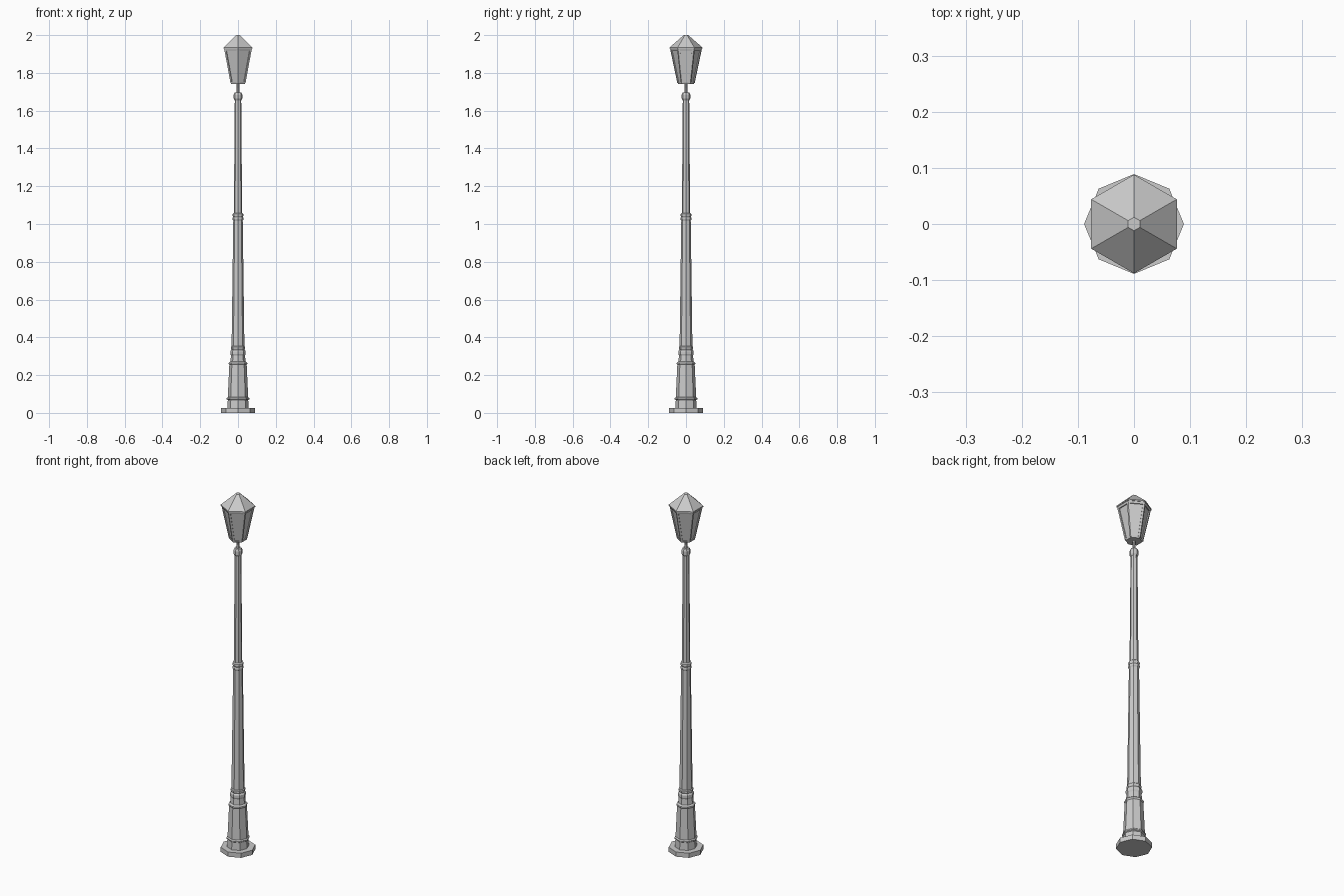
import bpy, bmesh
from math import sin, cos, pi
from mathutils import Vector

if "Cube" in bpy.data.objects:
    bpy.data.objects.remove(bpy.data.objects["Cube"])


def make_object(name, bm):
    bmesh.ops.recalc_face_normals(bm, faces=bm.faces)
    mesh = bpy.data.meshes.new(name)
    bm.to_mesh(mesh)
    bm.free()
    obj = bpy.data.objects.new(name, mesh)
    bpy.context.collection.objects.link(obj)
    return obj


def lathe(name, profile, sides=8, start=pi / 2):
    """Closed faceted solid from (radius, z) pairs, listed bottom to top."""
    bm = bmesh.new()
    rings = [[bm.verts.new((r * cos(start + 2 * pi * i / sides),
                            r * sin(start + 2 * pi * i / sides), z))
              for i in range(sides)] for r, z in profile]
    for a, b in zip(rings, rings[1:]):
        for i in range(sides):
            j = (i + 1) % sides
            bm.faces.new((a[i], a[j], b[j], b[i]))
    bm.faces.new(rings[0][::-1])
    bm.faces.new(rings[-1])
    return make_object(name, bm)


# Octagonal foot and pedestal
lathe("base_plate", [(.089, 0), (.089, .026)])
lathe("pedestal", [(.056, .026), (.054, .068), (.060, .072), (.060, .078),
                   (.054, .083), (.046, .255), (.049, .259), (.049, .265),
                   (.040, .272), (.037, .308)])

# Collars and two-stage tapering shaft
lathe("lower_collar", [(.036, .300), (.041, .312), (.041, .326), (.035, .334),
                       (.038, .340), (.038, .349), (.033, .354)])
lathe("lower_shaft", [(.034, .350), (.025, 1.025)])
lathe("middle_collar", [(.025, 1.018), (.029, 1.024), (.029, 1.032),
                        (.026, 1.037), (.029, 1.046), (.028, 1.054), (.021, 1.060)])
lathe("upper_shaft", [(.022, 1.055), (.017, 1.665)])
lathe("top_collar", [(.018, 1.655), (.023, 1.664), (.023, 1.684), (.018, 1.696)])
lathe("lantern_stem", [(.009, 1.69), (.007, 1.72), (.009, 1.75)])

# Hexagonal lantern
lathe("lantern_floor", [(.042, 1.742), (.046, 1.752)], 6)
lathe("lantern_glass", [(.041, 1.75), (.077, 1.925)], 6)
lathe("lantern_rim", [(.081, 1.917), (.086, 1.930)], 6)
lathe("lantern_roof", [(.088, 1.928), (.088, 1.934), (.014, 1.998), (.012, 2.0)], 6)

# Six slanted corner bars framing the panes
bm = bmesh.new()
for k in range(6):
    a = pi / 2 + k * pi / 3
    radial, side = Vector((cos(a), sin(a), 0)), Vector((-sin(a), cos(a), 0))
    loops = []
    for r, z in ((.046, 1.746), (.084, 1.926)):
        # kite section that hugs the 120 degree corner
        pts = [(0, 0), (-.0046, .008), (-.010, .005), (-.010, -.005), (-.0046, -.008)]
        loops.append([bm.verts.new(radial * (r + d) + side * s + Vector((0, 0, z)))
                      for d, s in pts])
    low, high = loops
    for i in range(5):
        j = (i + 1) % 5
        bm.faces.new((low[i], low[j], high[j], high[i]))
    bm.faces.new(low[::-1])
    bm.faces.new(high)
make_object("lantern_corner_bars", bm)
